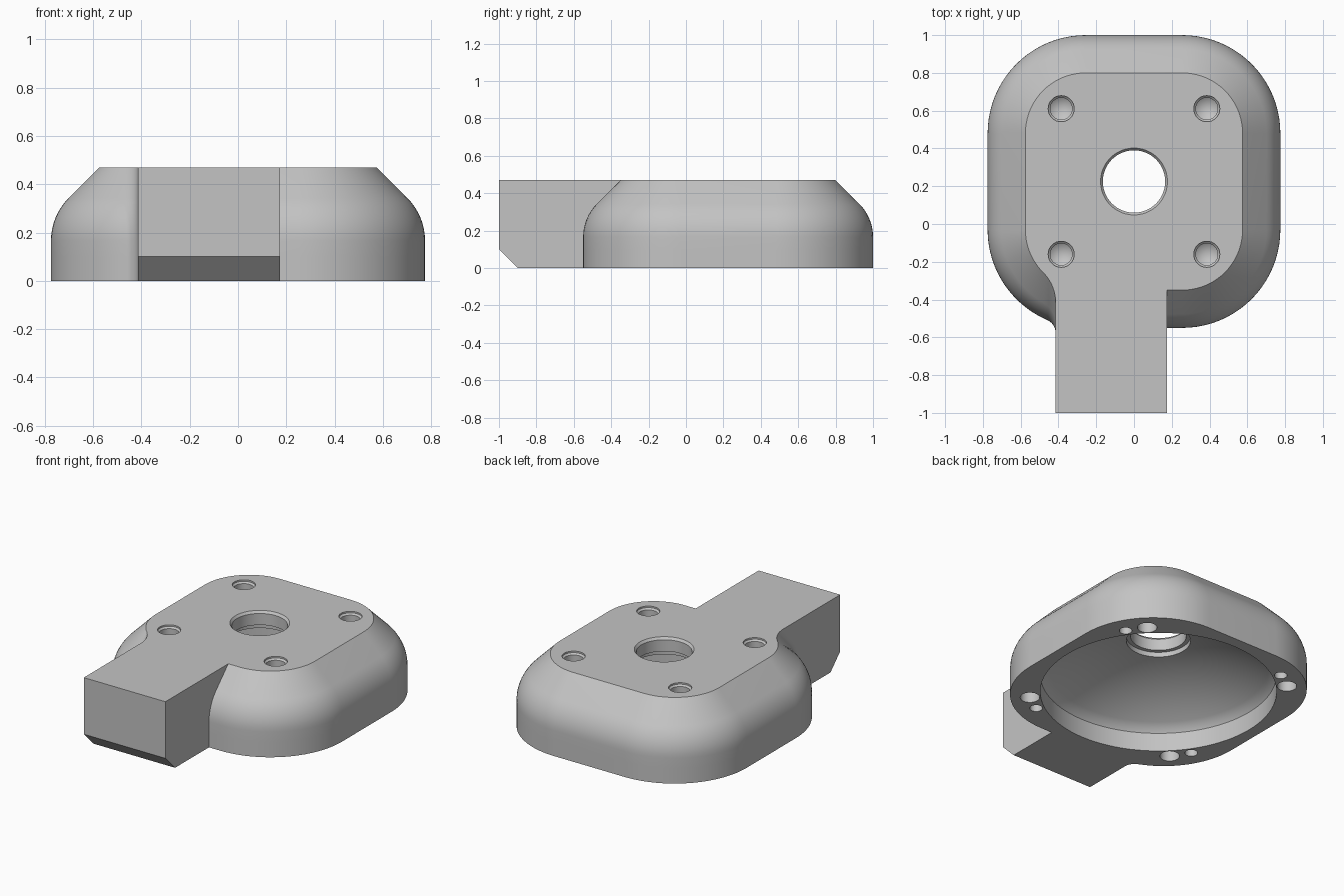
import bpy, bmesh
from math import sin, cos, pi, radians, atan2, sqrt

cube = bpy.data.objects.get("Cube")
if cube:
    bpy.data.objects.remove(cube, do_unlink=True)

CY = 0.225            # body centre in y
HALF, RAD = 0.775, 0.52
OFF = HALF - RAD      # corner centre offset
TOP = 0.47
ARM_L, ARM_R = -0.415, 0.175

grey = bpy.data.materials.new("plain_grey")
grey.use_nodes = True
grey.diffuse_color = (0.55, 0.55, 0.55, 1)
grey.node_tree.nodes["Principled BSDF"].inputs["Base Color"].default_value = grey.diffuse_color


def make_object(name, bm):
    bmesh.ops.recalc_face_normals(bm, faces=bm.faces)
    mesh = bpy.data.meshes.new(name)
    bm.to_mesh(mesh)
    bm.free()
    mesh.materials.append(grey)
    obj = bpy.data.objects.new(name, mesh)
    bpy.context.collection.objects.link(obj)
    return obj


def arc(cx, cy, r, a0, a1, n=20):
    return [(cx + r * cos(a0 + (a1 - a0) * i / n),
             cy + r * sin(a0 + (a1 - a0) * i / n)) for i in range(n + 1)]


def outline(inset, front):
    """Rounded square with an arm, blended by a fillet on one side."""
    r = RAD - inset
    lo, hi = CY - OFF, CY + OFF
    pts = arc(OFF, lo, r, -pi / 2, 0)
    pts += arc(OFF, hi, r, 0, pi / 2)
    pts += arc(-OFF, hi, r, pi / 2, pi)
    f = 0.075 + 0.72 * inset
    dx = ARM_L - f + OFF
    dy = -sqrt((r + f) ** 2 - dx ** 2)
    pts += arc(-OFF, lo, r, pi, atan2(dy, dx) + 2 * pi)
    pts += arc(ARM_L - f, lo + dy, f, atan2(-dy, -dx), 0, 10)[1:]
    pts += [(ARM_L, front), (ARM_R, front), (ARM_R, lo - r)]
    return pts


def loft(name, layers):
    bm = bmesh.new()
    rings = [[bm.verts.new((x, y, z)) for x, y in pts] for z, pts in layers]
    n = len(rings[0])
    for a, b in zip(rings, rings[1:]):
        for i in range(n):
            j = (i + 1) % n
            bm.faces.new((a[i], a[j], b[j], b[i]))
    bm.faces.new(rings[0][::-1])
    bm.faces.new(rings[-1])
    return make_object(name, bm)


def lathe(name, profile, x, y, sides):
    """Closed turned solid; the profile runs from bottom to top."""
    bm = bmesh.new()
    rings = []
    for r, z in profile:
        if r == 0:
            rings.append([bm.verts.new((x, y, z))] * sides)
        else:
            rings.append([bm.verts.new((x + r * cos(2 * pi * i / sides),
                                        y + r * sin(2 * pi * i / sides), z))
                          for i in range(sides)])
    for a, b in zip(rings, rings[1:]):
        for i in range(sides):
            j = (i + 1) % sides
            bm.faces.new(dict.fromkeys((a[i], a[j], b[j], b[i])))
    return make_object(name, bm)


# Housing: straight wall, rounded shoulder, sloped shoulder, flat top
SHOULDER_R = 0.25
shoulder_z = TOP - 0.2 - SHOULDER_R * (sqrt(2) - 1)
layers = [(0, outline(0, -0.9)), (0.1, outline(0, -1))]
for k in range(9):
    a = radians(45 * k / 8)
    layers.append((shoulder_z + SHOULDER_R * sin(a),
                   outline(SHOULDER_R * (1 - cos(a)), -1)))
layers.append((TOP, outline(0.2, -1)))
housing = loft("housing", layers)

# Domed cavity with stepped centre bore
DOME_C, DOME_R = -0.816, 1.18
profile = [(0, -0.1), (0.7, -0.1), (0.7, 0.12)]
for k in range(17):
    r = 0.68 - (0.68 - 0.19) * k / 16
    profile.append((r, DOME_C + sqrt(DOME_R ** 2 - r ** 2)))
profile += [(0.19, 0.38), (0.165, 0.38), (0.165, 0.455), (0.185, 0.48), (0.185, 0.6), (0, 0.6)]
cutters = [lathe("cavity_cutter", profile, 0, CY, 96)]

# Corner holes: conical blind holes on top, large and small sockets below
screw = [(0, 0.31), (0.058, 0.35), (0.058, 0.45), (0.069, 0.46), (0.069, 0.55), (0, 0.55)]
socket = [(0, -0.1), (0.058, -0.1), (0.058, 0.2), (0, 0.2)]
pin = [(0, -0.1), (0.038, -0.1), (0.038, 0.1), (0, 0.1)]
for k in range(4):
    for label, prof, dist, turn in (("screw", screw, 0.545, 0),
                                    ("socket", socket, 0.764, 0),
                                    ("pin", pin, 0.75, -10)):
        a = radians(45 + 90 * k + turn)
        cutters.append(lathe(label + "_hole_cutter", prof,
                             dist * cos(a), CY + dist * sin(a), 32))

# Cut everything, then discard the cutters
bpy.ops.object.select_all(action="DESELECT")
bpy.context.view_layer.objects.active = housing
housing.select_set(True)
for cutter in cutters:
    cutter.hide_render = True
    mod = housing.modifiers.new("cut", "BOOLEAN")
    mod.operation = "DIFFERENCE"
    mod.solver = "EXACT"
    mod.object = cutter
    bpy.ops.object.modifier_apply(modifier=mod.name)
    bpy.data.objects.remove(cutter, do_unlink=True)

bpy.ops.object.shade_smooth_by_angle(angle=radians(25))
